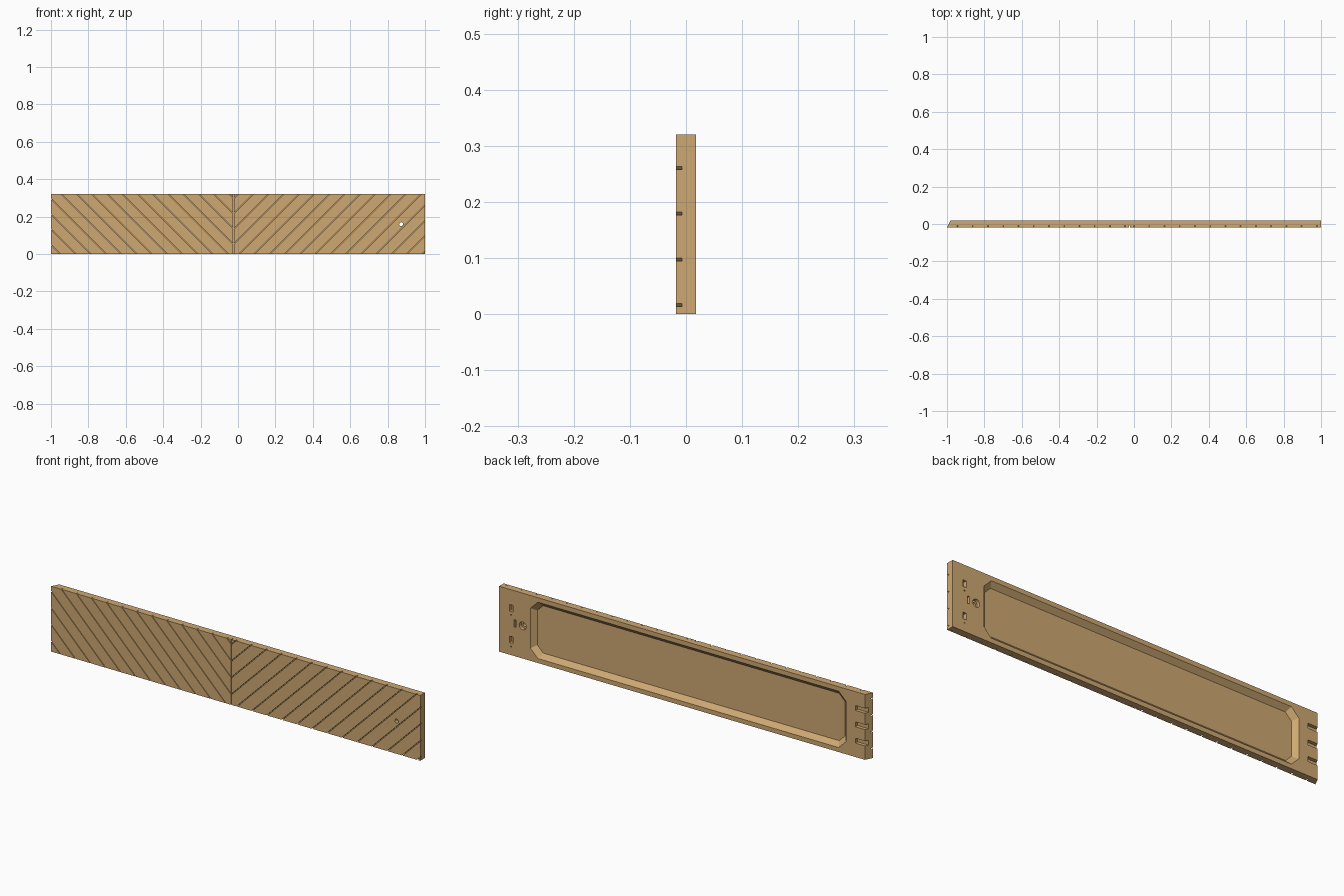
import bpy
import bmesh
import math

if "Cube" in bpy.data.objects:
    bpy.data.objects.remove(bpy.data.objects["Cube"], do_unlink=True)

H, T = 0.32, 0.018          # board height, half thickness
SEAM, PITCH = -0.0235, 0.0815
GROOVE_Y = -0.007           # floor of the front grooves

wood = bpy.data.materials.new("tan_wood")
wood.use_nodes = True
colour = (0.62, 0.395, 0.17, 1)
wood.diffuse_color = colour
wood.node_tree.nodes["Principled BSDF"].inputs["Base Color"].default_value = colour


def loft(bm, ring_a, ring_b):
    """Closed solid between two rings with equal point counts."""
    a = [bm.verts.new(p) for p in ring_a]
    b = [bm.verts.new(p) for p in ring_b]
    bm.faces.new(a)
    bm.faces.new(b)
    for i in range(len(a)):
        j = (i + 1) % len(a)
        bm.faces.new((a[i], a[j], b[j], b[i]))


def through_y(bm, outline, y0, y1):
    """Extrude an xz outline along y."""
    loft(bm, [(x, y0, z) for x, z in outline], [(x, y1, z) for x, z in outline])


def rect(x, z, w, h):
    return [(x - w / 2, z - h / 2), (x + w / 2, z - h / 2),
            (x + w / 2, z + h / 2), (x - w / 2, z + h / 2)]


def circle(x, z, r, n=24):
    return [(x + r * math.cos(math.tau * i / n), z + r * math.sin(math.tau * i / n))
            for i in range(n)]


def octagon(x0, x1, z0, z1, c):
    return [(x0 + c, z0), (x1 - c, z0), (x1, z0 + c), (x1, z1 - c),
            (x1 - c, z1), (x0 + c, z1), (x0, z1 - c), (x0, z0 + c)]


def make(name, bm):
    bmesh.ops.recalc_face_normals(bm, faces=bm.faces[:])
    mesh = bpy.data.meshes.new(name)
    bm.to_mesh(mesh)
    bm.free()
    mesh.materials.append(wood)
    obj = bpy.data.objects.new(name, mesh)
    bpy.context.collection.objects.link(obj)
    return obj


def cut(target, name, bm):
    cutter = make(name, bm)
    cutter.hide_render = True
    mod = target.modifiers.new(name, "BOOLEAN")
    mod.operation, mod.solver, mod.object = "DIFFERENCE", "EXACT", cutter
    bpy.context.view_layer.objects.active = target
    bpy.ops.object.modifier_apply(modifier=name)
    bpy.data.objects.remove(cutter, do_unlink=True)


# Board with one mitred end
bm = bmesh.new()
plan = [(-1, -T), (1, -T), (1, T), (-0.982, T)]
loft(bm, [(x, y, 0) for x, y in plan], [(x, y, H) for x, y in plan])
board = make("panel_board", bm)

# Diagonal front grooves, mirrored about the seam
bm = bmesh.new()
half = 0.0025
for side in (1, -1):
    length = (1 - SEAM) if side == 1 else (1 + SEAM)
    for k in range(-4, 17):
        top = 0.978 - SEAM - PITCH * k        # distance from seam at the top edge
        u0 = max(0.001, top - H - 0.01)
        u1 = min(length + 0.01, top + 0.01)
        if u1 - u0 < 0.015 or u0 > length:
            continue
        z0, z1 = H + u0 - top, H + u1 - top
        outline = [(SEAM + side * u, z) for u, z in
                   ((u0, z0 - half), (u1, z1 - half), (u1, z1 + half), (u0, z0 + half))]
        through_y(bm, outline, -T - 0.01, GROOVE_Y)
cut(board, "diagonal_grooves", bm)

# Centre seam groove
bm = bmesh.new()
through_y(bm, rect(SEAM, H / 2, 0.004, H + 0.02), -T - 0.01, GROOVE_Y)
cut(board, "centre_groove", bm)

# Back recess with sloped walls and clipped corners
bm = bmesh.new()
rings = []
for y in (T + 0.005, T - 0.022):
    i = T - y
    rings.append([(x, y, z) for x, z in
                  octagon(-0.88 + i, 0.83 - i, 0.022 + i, 0.298 - i, 0.04 - 0.4 * i)])
loft(bm, *rings)
cut(board, "back_recess", bm)

# Through hole and its wider bore from the back
bm = bmesh.new()
through_y(bm, circle(0.872, 0.16, 0.01), -T - 0.01, T + 0.01)
cut(board, "through_hole", bm)
bm = bmesh.new()
through_y(bm, circle(0.872, 0.16, 0.019), 0.002, T + 0.01)
cut(board, "rear_bore", bm)

# Small pockets and pin holes beside the bore
bm = bmesh.new()
for z in (0.23, 0.075):
    through_y(bm, rect(0.935, z, 0.018, 0.032), 0.0, T + 0.01)
    through_y(bm, circle(0.935, z - 0.034, 0.003, 10), 0.008, T + 0.01)
through_y(bm, rect(0.914, 0.16, 0.009, 0.036), 0.004, T + 0.01)
cut(board, "rear_pockets", bm)

# Three joint slots open at the mitred end
bm = bmesh.new()
for z in (0.08, 0.16, 0.24):
    through_y(bm, rect(-0.97, z, 0.08, 0.024), 0.001, T + 0.01)
cut(board, "joint_slots", bm)
